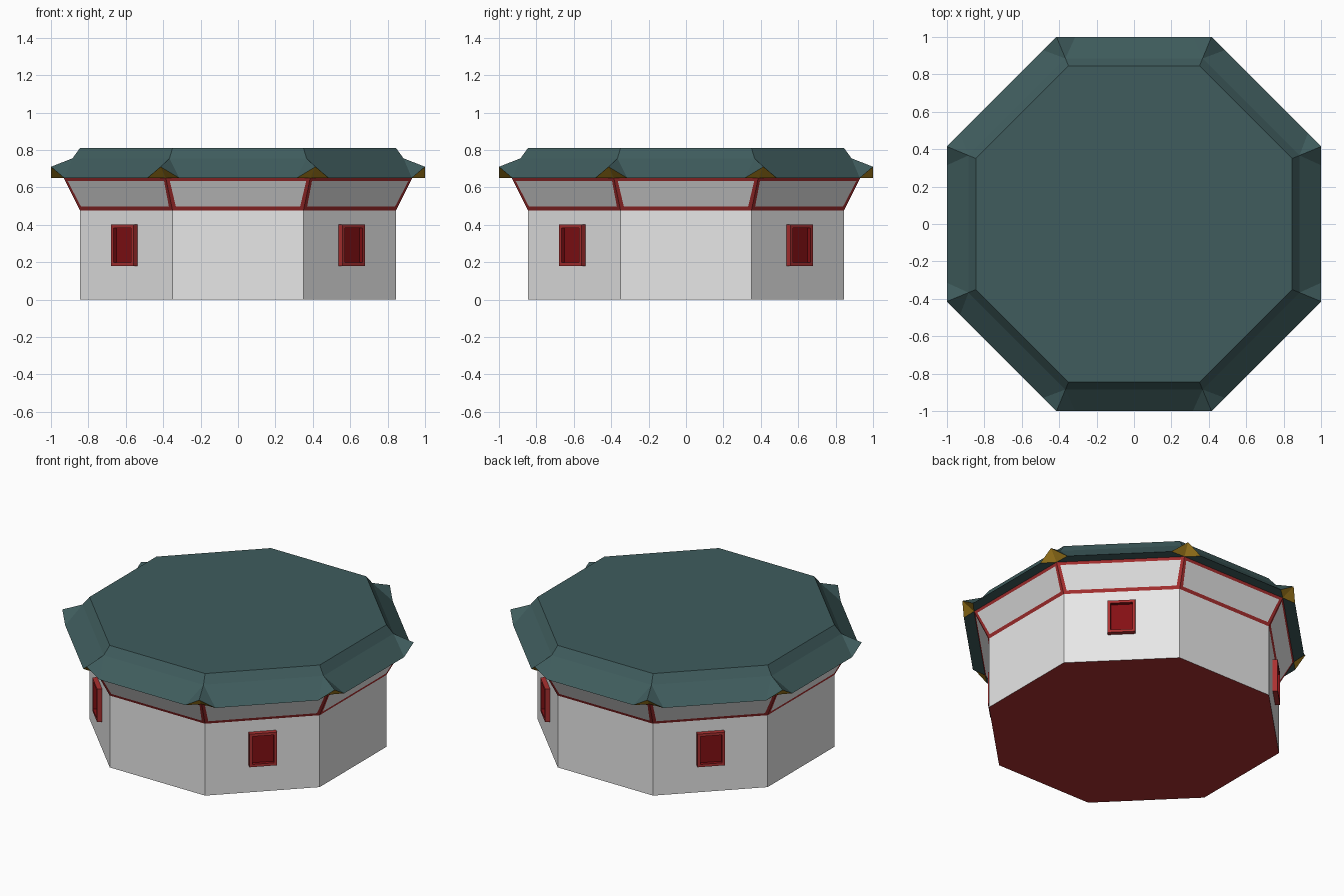
import bpy, bmesh, math
from mathutils import Matrix, Vector

if "Cube" in bpy.data.objects:
    bpy.data.objects.remove(bpy.data.objects["Cube"], do_unlink=True)


def material(name, rgb):
    m = bpy.data.materials.new(name)
    m.use_nodes = True
    color = (*rgb, 1)
    m.diffuse_color = color
    bsdf = m.node_tree.nodes["Principled BSDF"]
    bsdf.inputs["Base Color"].default_value = color
    bsdf.inputs["Roughness"].default_value = 0.9
    return m


RED = material("red timber", (0.41, 0.03, 0.03))
WHITE = material("white plaster", (0.8, 0.8, 0.8))
DARK = material("dark red shutter", (0.23, 0.005, 0.007))
GREEN = material("green roof", (0.05, 0.108, 0.11))
GOLD = material("gold corner", (0.45, 0.25, 0.015))
SIDES = 8
TAN = math.tan(math.pi / SIDES)


def finish(bm, name, mats):
    mesh = bpy.data.meshes.new(name)
    bm.to_mesh(mesh)
    bm.free()
    for m in mats:
        mesh.materials.append(m)
    obj = bpy.data.objects.new(name, mesh)
    bpy.context.collection.objects.link(obj)
    return obj


def corner_ring(bm, apothem, z, slide=0.0):
    """One vertex per octagon corner, optionally slid along its side."""
    ring = []
    for k in range(SIDES):
        p = Vector((apothem, apothem * TAN - slide, z))
        ring.append(bm.verts.new(Matrix.Rotation(k * math.tau / SIDES, 3, "Z") @ p))
    return ring


def bridge(bm, low, high):
    n = len(low)
    return [bm.faces.new((low[k], low[(k + 1) % n], high[(k + 1) % n], high[k]))
            for k in range(n)]


# Timber-framed walls with a flared upper storey
bm = bmesh.new()
base = corner_ring(bm, 0.845, 0)
waist = corner_ring(bm, 0.845, 0.477)
top = corner_ring(bm, 0.932, 0.65)
lower = bridge(bm, base, waist)
upper = bridge(bm, waist, top)
bm.faces.new(base[::-1])
bm.faces.new(top)
for faces, border in ((lower, 0.035), (upper, 0.028)):
    bmesh.ops.inset_individual(bm, faces=faces, thickness=border)
    for f in faces:
        f.material_index = 1
finish(bm, "walls", (RED, WHITE))

# Roof with upturned corners; gold under each corner
bm = bmesh.new()
ridge = corner_ring(bm, 0.845, 0.81)
bend = corner_ring(bm, 0.885, 0.755)
tip = corner_ring(bm, 1.0, 0.71)
wall = corner_ring(bm, 0.932, 0.65)
eave_end = corner_ring(bm, 1.0, 0.65, 0.1)
eave_start = corner_ring(bm, 1.0, 0.65, 2 * TAN - 0.1)
bm.faces.new(ridge)
bridge(bm, bend, ridge)
for k in range(SIDES):
    j = (k - 1) % SIDES
    bm.faces.new((eave_start[k], eave_end[k], bend[k], bend[j]))
    bm.faces.new((eave_end[k], tip[k], bend[k]))
    bm.faces.new((tip[j], eave_start[k], bend[j]))
    bm.faces.new((eave_end[k], eave_start[k], wall[j], wall[k]))
    for tri in ((tip[k], eave_end[k], wall[k]), (eave_start[k], tip[j], wall[j])):
        bm.faces.new(tri).material_index = 1
finish(bm, "roof", (GREEN, GOLD))

# Framed windows on the four diagonal walls
bm = bmesh.new()
size = Matrix.Diagonal((0.04, 0.168, 0.22, 1))
bmesh.ops.create_cube(bm, size=1, matrix=Matrix.Translation((0.855, 0, 0.29)) @ size)
front = max(bm.faces, key=lambda f: f.calc_center_median().x)
bmesh.ops.inset_individual(bm, faces=[front], thickness=0.025)
recess = bmesh.ops.inset_individual(bm, faces=[front], thickness=0.001, depth=-0.022)
for f in recess["faces"] + [front]:
    f.material_index = 1
first = finish(bm, "window_back_left", (RED, DARK))
first.rotation_euler.z = math.radians(45)
for i, name in enumerate(("back_right", "front_right", "front_left"), 1):
    copy = bpy.data.objects.new("window_" + name, first.data)
    copy.rotation_euler.z = math.radians(45 + 90 * i)
    bpy.context.collection.objects.link(copy)
